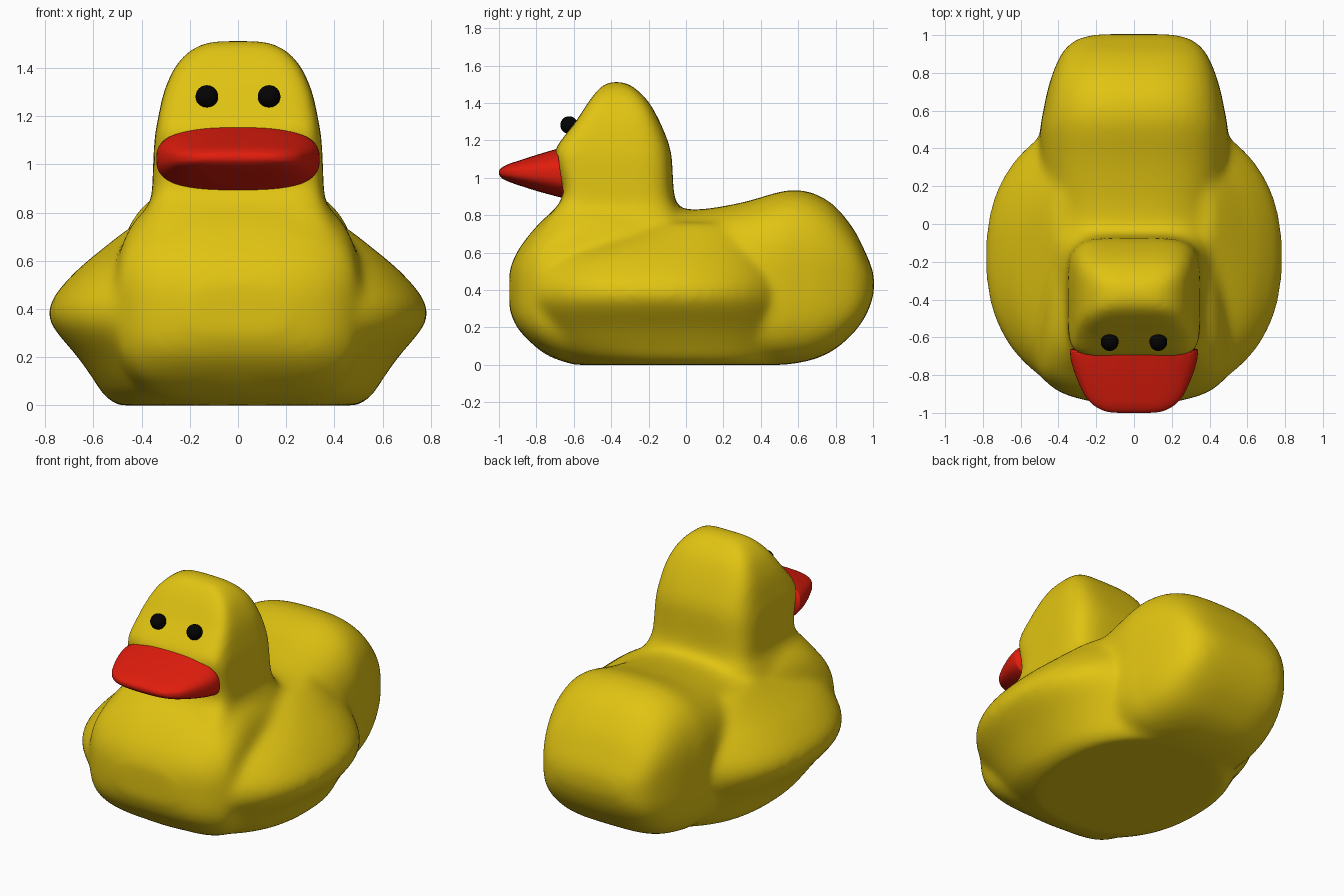
import bpy, bmesh, math
from mathutils import Vector

if "Cube" in bpy.data.objects:
    bpy.data.objects.remove(bpy.data.objects["Cube"])


def material(name, color):
    m = bpy.data.materials.new(name)
    m.diffuse_color = (*color, 1)
    m.use_nodes = True
    m.node_tree.nodes["Principled BSDF"].inputs["Base Color"].default_value = m.diffuse_color
    return m


def spline(stations, steps=4):
    """Catmull-Rom interpolation through the stations."""
    v = [Vector(s) for s in stations]
    out = []
    for i in range(len(v) - 1):
        p0, p1, p2, p3 = v[max(i - 1, 0)], v[i], v[i + 1], v[min(i + 2, len(v) - 1)]
        for k in range(steps):
            t = k / steps
            out.append(0.5 * (2 * p1 + (p2 - p0) * t + (2 * p0 - 5 * p1 + 4 * p2 - p3) * t ** 2
                              + (3 * p1 - p0 - 3 * p2 + p3) * t ** 3))
    return out + [v[-1]]


def loft(bm, stations, axis, n, n_low=None, sides=64):
    """Superellipse rings: (position on axis, half width, low edge, high edge)."""
    rings = []
    for pos, w, lo, hi in spline(stations):
        ring = []
        for k in range(sides):
            a = 2 * math.pi * k / sides
            c, s = math.cos(a), math.sin(a)
            e = 2 / (n_low if n_low and s < 0 else n)
            x = w * math.copysign(abs(c) ** e, c)
            u = (lo + hi) / 2 + (hi - lo) / 2 * math.copysign(abs(s) ** e, s)
            ring.append(bm.verts.new((x, pos, u) if axis == 'y' else (x, u, pos)))
        rings.append(ring)
    faces = [bm.faces.new(rings[0]), bm.faces.new(rings[-1])]
    for r, q in zip(rings, rings[1:]):
        for k in range(sides):
            j = (k + 1) % sides
            faces.append(bm.faces.new((r[k], r[j], q[j], q[k])))
    bmesh.ops.recalc_face_normals(bm, faces=faces)


def finish(bm, name, mat):
    me = bpy.data.meshes.new(name)
    bm.to_mesh(me)
    bm.free()
    me.materials.append(mat)
    for p in me.polygons:
        p.use_smooth = True
    ob = bpy.data.objects.new(name, me)
    bpy.context.collection.objects.link(ob)
    return ob


yellow = material("yellow", (0.75, 0.55, 0.006))
red = material("red", (0.75, 0.012, 0.004))
black = material("black", (0.001, 0.001, 0.001))

# Body: torso, wings and head lofted separately, then fused and smoothed
bm = bmesh.new()
torso = [(-.945, .2, .3, .5), (-.92, .31, .23, .57), (-.88, .41, .17, .64), (-.8, .495, .095, .74),
         (-.7, .51, .035, .83), (-.58, .505, .005, .89), (-.4, .49, 0, .9), (-.1, .47, 0, .85),
         (.06, .47, 0, .83), (.3, .495, 0, .868), (.5, .497, 0, .925), (.6, .48, .01, .935),
         (.7, .46, .035, .91), (.8, .43, .085, .845), (.9, .385, .175, .72), (.96, .33, .26, .6),
         (.99, .27, .33, .53), (1.006, .18, .39, .47)]
loft(bm, torso, 'y', 2.9, n_low=3.8)
wings = [(0, .5, -.6, .52), (.04, .555, -.72, .55), (.1, .595, -.81, .57), (.2, .665, -.88, .585),
         (.3, .75, -.925, .59), (.37, .787, -.935, .59), (.45, .765, -.925, .58), (.55, .68, -.87, .55),
         (.62, .6, -.75, .51), (.7, .5, -.5, .45), (.76, .42, -.3, .36)]
loft(bm, wings, 'z', 2.3)
head = [(.6, .47, -.84, .02), (.7, .43, -.8, .01), (.8, .385, -.73, -.02), (.86, .36, -.68, -.05),
        (.92, .355, -.655, -.065), (1.0, .352, -.67, -.07), (1.1, .347, -.697, -.075),
        (1.15, .34, -.7, -.083), (1.2, .33, -.668, -.098), (1.3, .308, -.59, -.14),
        (1.4, .264, -.525, -.195), (1.46, .214, -.48, -.25), (1.495, .16, -.445, -.295),
        (1.514, .095, -.41, -.34)]
loft(bm, head, 'z', 4.5, n_low=8)
body = finish(bm, "body", yellow)
rm = body.modifiers.new("fuse", 'REMESH')
rm.mode = 'VOXEL'
rm.voxel_size = 0.02
rm.use_smooth_shade = True
sm = body.modifiers.new("soften", 'SMOOTH')
sm.factor = 0.5
sm.iterations = 24

# Beak: tapering rounded wedge whose base slants with the face
bm = bmesh.new()
beak = [(-.67, .339, .89, 1.155), (-.72, .334, .905, 1.143), (-.8, .31, .93, 1.122), (-.9, .265, .962, 1.09),
        (-.95, .225, .98, 1.073), (-.98, .18, .995, 1.058), (-.995, .135, 1.01, 1.045), (-1.0, .08, 1.02, 1.035)]
loft(bm, beak, 'y', 2.7)
for v in bm.verts:
    base = max(0, (v.co.y + .8) / .13)
    v.co.y -= .15 * (v.co.z - 1.03) * base
finish(bm, "beak", red)

# Eyes
for side, label in ((-1, "right_eye"), (1, "left_eye")):
    bm = bmesh.new()
    bmesh.ops.create_uvsphere(bm, u_segments=32, v_segments=16, radius=0.047)
    eye = finish(bm, label, black)
    eye.location = (side * .129, -.625, 1.282)
